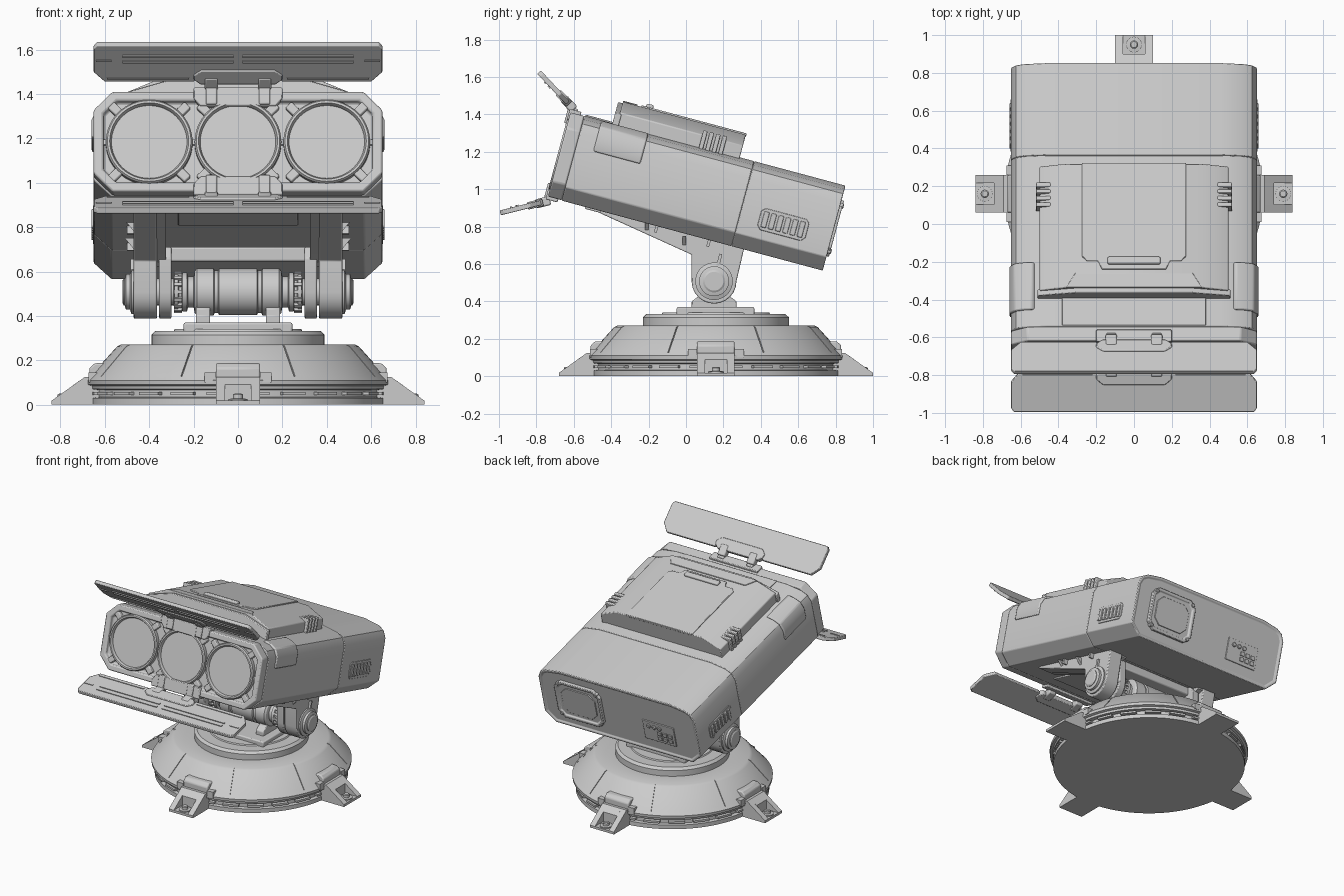
import bpy, bmesh, math
from mathutils import Matrix, Vector

if "Cube" in bpy.data.objects:
    bpy.data.objects.remove(bpy.data.objects["Cube"])

T, R, I = Matrix.Translation, Matrix.Rotation, Matrix.Identity(4)


def finish(name, bm, M=I, bevel=0.0):
    bmesh.ops.recalc_face_normals(bm, faces=bm.faces)
    me = bpy.data.meshes.new(name)
    bm.to_mesh(me)
    bm.free()
    ob = bpy.data.objects.new(name, me)
    ob.matrix_world = M
    bpy.context.collection.objects.link(ob)
    if bevel:
        m = ob.modifiers.new("Bevel", 'BEVEL')
        m.width, m.segments, m.limit_method, m.angle_limit = bevel, 2, 'ANGLE', math.radians(35)
    return ob


def prism(name, pts, a, b, axis, M=I, bevel=0.0, inset=None):
    """Extrude a 2D outline along an axis; inset=(direction, width, depth) sinks one end."""
    put = {'x': lambda p, t: (t, p[0], p[1]), 'y': lambda p, t: (p[0], t, p[1]),
           'z': lambda p, t: (p[0], p[1], t)}[axis]
    bm = bmesh.new()
    lo, hi = [[bm.verts.new(put(p, t)) for p in pts] for t in (a, b)]
    ends = [bm.faces.new(lo), bm.faces.new(hi)]
    n = len(pts)
    for i in range(n):
        bm.faces.new((lo[i], lo[(i + 1) % n], hi[(i + 1) % n], hi[i]))
    bmesh.ops.recalc_face_normals(bm, faces=bm.faces)
    if inset:
        f = ends[inset[0]]
        bmesh.ops.inset_region(bm, faces=[f], thickness=inset[1], depth=0)
        shift = f.normal * -inset[2]
        inner = bmesh.ops.inset_region(bm, faces=[f], thickness=0.006, depth=0)
        bmesh.ops.translate(bm, verts=f.verts, vec=shift)
    return finish(name, bm, M, bevel)


def box(name, x, y, z, M=I, bevel=0.0):
    return prism(name, [(x[0], y[0]), (x[1], y[0]), (x[1], y[1]), (x[0], y[1])], z[0], z[1], 'z', M, bevel)


def pair(name, x, y, z, M=I, bevel=0.0):
    for s in (-1, 1):
        box(name, sorted((s * x[0], s * x[1])), y, z, M, bevel)


def lathe(name, prof, M=I, n=64, closed=False):
    bm = bmesh.new()
    rings = [[bm.verts.new((r * math.cos(2 * math.pi * i / n), r * math.sin(2 * math.pi * i / n), z))
              for i in range(n)] for r, z in prof]
    for A, B in zip(rings, rings[1:] + (rings[:1] if closed else [])):
        for i in range(n):
            j = (i + 1) % n
            bm.faces.new((A[i], A[j], B[j], B[i]))
    if not closed:
        bm.faces.new(rings[0])
        bm.faces.new(rings[-1])
    return finish(name, bm, M)


def octagon(w, h, c, cx=0, cz=0):
    return [(cx + x, cz + z) for x, z in ((-w + c, -h), (w - c, -h), (w, -h + c), (w, h - c),
                                          (w - c, h), (-w + c, h), (-w, h - c), (-w, -h + c))]


# --- round base with panel seams ---
BASE = T((0, 0.16, 0))
base = lathe("base", [(.66, 0), (.66, .03), (.635, .034), (.635, .066), (.662, .07), (.665, .085), (.682, .09),
                      (.684, .11), (.66, .135), (.545, .262), (.525, .272), (.39, .272), (.39, .315), (.372, .332),
                      (.29, .332), (.285, .34)], BASE, 96)
bm = bmesh.new()
for k in range(8):
    m = R(math.radians(22.5 + 45 * k), 4, 'Z') @ T((.6, 0, .2)) @ R(math.atan2(.127, .115), 4, 'Y')
    bmesh.ops.create_cube(bm, size=1, matrix=m @ Matrix.Diagonal((.2, .006, .014, 1)))
cutter = finish("seam_cutter", bm, BASE)
cutter.hide_render = True
cutter.hide_set(True)
cut = base.modifiers.new("Seams", 'BOOLEAN')
cut.operation, cut.object = 'DIFFERENCE', cutter
for k in range(24):
    box("base_slat", (.62, .662), (-.055, .055), (.043, .057), BASE @ R(math.radians(15 * k + 7.5), 4, 'Z'))

# --- four bolted feet ---
for k in range(4):
    F = BASE @ R(math.radians(90 * k), 4, 'Z')
    box("foot_plate", (.55, .84), (-.1, .1), (0, .018), F)
    wedge = [(.6, 0), (.84, 0), (.84, .018), (.69, .125), (.6, .125)]
    for s in (-1, 1):
        prism("foot_cheek", wedge, s * .058, s * .1, 'y', F)
    prism("foot_back", [(.6, 0), (.74, 0), (.74, .09), (.69, .125), (.6, .125)], -.058, .058, 'y', F)
    lathe("foot_bolt", [(.042, .015), (.042, .026), (.022, .028), (.022, .045), (.016, .05)], F @ T((.79, 0, 0)), 24)
    prism("foot_pad", [(.5, .1), (.67, .1), (.67, .165), (.645, .187), (.58, .187), (.5, .22)], -.1, .1, 'y', F, .008)
    pair("foot_pad_shoulder", (.1, .15), (.6, .674), (.1, .145), F @ R(-math.pi / 2, 4, 'Z') @ R(math.pi / 2, 4, 'Z')
         @ Matrix(((0, 1, 0, 0), (1, 0, 0, 0), (0, 0, 1, 0), (0, 0, 0, 1))))

# --- turntable plate and axle ---
box("turntable_plate", (-.245, .245), (-.05, .365), (.325, .37), I, .008)
PY, PZ = .15, .508
AX = T((0, PY, PZ)) @ R(math.pi / 2, 4, 'Y')
half = [(.105, .085), (.096, .09), (.096, .105), (.106, .11), (.106, .185), (.095, .195), (.07, .2), (.07, .225),
        (.088, .23), (.088, .25), (.075, .255), (.075, .265), (.088, .27), (.088, .285), (.06, .29), (.06, .46),
        (.1, .465), (.1, .48), (.08, .487), (.08, .505), (.055, .512)]
lathe("axle", [(r, -z) for r, z in reversed(half)] + half, AX, 48)
for s in (-1, 1):
    for k in range(16):
        a = math.radians(22.5 * k)
        box("axle_tooth", (-.008, .008), (.08, .094), (s * .27 - .018, s * .27 + .018), AX @ R(a, 4, 'Z'))
arc = [(PY + .12 * math.cos(math.radians(t)), PZ + .12 * math.sin(math.radians(t))) for t in range(180, 361, 15)]
for s in (-1, 1):
    # axle supports, arms and yoke
    prism("axle_support", [(.03, .36), (.27, .36), (.27, .4), (.23, .43), (.22, .5), (.19, .53), (.11, .53),
                           (.08, .5), (.07, .43), (.03, .4)], s * .125, s * .19, 'x', I, .006)
    prism("tilt_arm", [(-.46, .9), (-.46, .872), (.03, .65)] + arc + [(.31, .68), (.31, .71)], s * .365, s * .47,
          'x', I, .006)
    prism("arm_rail", [(-.46, .9), (-.46, .874), (.02, .66), (.1, .62), (.3, .67), (.3, .71)], s * .325, s * .37, 'x')
    prism("yoke_side", arc + [(.27, .66), (.23, .71), (.07, .71), (.03, .66)], s * .3, s * .355, 'x', I, .006)
    for y, z in ((-.22, .8), (-.02, .72)):
        prism("arm_fin", [(s * .46, z - .03), (s * .51, z + .03), (s * .46, z + .03)], y, y + .02, 'y')
    lathe("axle_knob", [(.06, 0), (.06, .01), (.05, .016)], T((s * .505, PY, PZ)) @ R(s * math.pi / 2, 4, 'Y'), 32)
    box("arm_lever", (-.01, .01), (-.008, .008), (.06, .15), T((s * .475, PY, PZ)) @ R(math.radians(-14), 4, 'X'))
box("yoke_bridge", (-.33, .33), (.08, .22), (.645, .71), I, .008)

# --- tilted housing, local frame: y back, z up ---
B = T((0, .053, .99)) @ R(math.radians(-15), 4, 'X')
right = [(.57, -.235), (.65, -.16), (.65, .14), (.625, .19), (.58, .215), (.46, .235)]
section = right + [(-x, z) for x, z in reversed(right)]
prism("front_bezel", octagon(.65, .233, .085), -.757, -.68, 'y', B, .008, (0, .045, .03))
prism("body_middle", section, -.68, .26, 'y', B, .006)
prism("body_rear", section, .26, .765, 'y', B, .01, (1, .018, .008))
box("underside_panel", (-.27, .27), (-.55, -.2), (-.245, -.225), B, .006)
for u in (-.16, .13):
    pair("underside_hook", (.47, .5), (u, u + .015), (-.27, -.23), B)

# --- three lenses with clamps ---
for cx in (-.4, 0, .4):
    L = B @ T((cx, -.72, 0)) @ R(math.pi / 2, 4, 'X')
    lathe("lens_ring", [(.195, -.01), (.195, .035), (.188, .045), (.178, .045), (.17, .03), (.17, -.01)], L, 64, True)
    lathe("lens_glass", [(.176, 0), (.176, .022), (.17, .026)], L, 64)
    for k in range(4):
        C = L @ R(math.radians(45 + 90 * k), 4, 'Z')
        box("lens_clamp", (.19, .245), (-.02, .02), (-.01, .035), C, .006)
for cx in (-.6, -.2, .2, .6):
    box("lens_rib", (cx - .015, cx + .015), (-.745, -.71), (-.012, .012), B)

# --- hinged flaps above and below the lenses ---
for name, p, d, s in (("upper_flap", (-.632, 1.462), (-.15, .16), 1), ("lower_flap", (-.775, .928), (-.22, -.055), -1)):
    Y = Vector((0, d[0], d[1])).normalized()
    X = Vector((1, 0, 0))
    Z = X.cross(Y)
    M = Matrix((X, Y, Z)).transposed().to_4x4()
    M.translation = (0, p[0], p[1])
    flap = [(-.6, 0), (-.2, 0), (-.16, .05), (.16, .05), (.2, 0), (.6, 0), (.65, .06), (.65, .205), (.635, .225),
            (-.635, .225), (-.65, .205), (-.65, .06)]
    prism(name, flap, -.013, .013, 'z', M, .004)
    prism(name + "_hinge_plate", [(-.17, -.01), (.17, -.01), (.2, .02), (.2, .045), (.165, .075), (-.165, .075),
                                  (-.2, .045), (-.2, .02)], -.02, .02, 'z', M, .005)
    def zz(a, b): return sorted((s * a, s * b))
    for v in (.12, .155):
        pair(name + "_slat", (.02, .52), (v, v + .012), zz(.01, .019), M)
    pair(name + "_end_slat", (.57, .64), (.13, .138), zz(.01, .018), M)
    pair(name + "_rim", (.22, .59), (.02, .03), zz(.01, .018), M)
    # hinges
    pair(name + "_hinge", (.09, .15), (-.05, .03), (-.024, .024), M, .008)
    pair(name + "_hinge_leaf", (.095, .145), (-.775, -.72), (s * .21 - .04, s * .21 + .05), B, .006)
    prism(name + "_hinge_seat", [(-.2, s * .2), (-.17, s * .165), (.17, s * .165), (.2, s * .2), (.2, s * .25),
                                 (-.2, s * .25)], -.765, -.7, 'y', B, .005)

# --- raised top housing ---
roof = [(-.5, .2), (-.5, .3), (-.36, .36), (.36, .36), (.5, .3), (.5, .2)]
prism("top_housing", roof, -.5, .18, 'y', B, .006)
prism("top_housing_lip", [(-.51, .2), (-.51, .29), (-.3, .352), (.3, .352), (.51, .29), (.51, .2)],
      -.525, -.49, 'y', B, .005)
prism("top_housing_visor", [(-.31, -.42), (.31, -.42), (.36, -.5), (-.36, -.5)], .35, .366, 'z', B, .003)
prism("top_lid", [(-.275, .183), (-.275, -.33), (-.25, -.355), (-.19, -.355), (-.17, -.4), (.17, -.4), (.19, -.355),
                  (.25, -.355), (.275, -.33), (.275, .183)], .35, .368, 'z', B, .004)
box("lid_handle", (-.14, .14), (-.375, -.335), (.36, .385), B, .008)
box("top_front_panel", (-.38, .38), (-.675, -.5), (.22, .242), B, .003)
for k in range(4):
    pair("top_vent_rib", (.44, .52), (-.045 + .036 * k, -.022 + .036 * k), (.22, .325), B, .005)

# --- side details ---
for s in (-1, 1):
    prism("side_cover", [(s * .5, .2), (s * .655, .06), (s * .659, .075), (s * .659, .15), (s * .635, .2),
                         (s * .59, .224), (s * .54, .234)], -.585, -.325, 'y', B, .008)
    prism("side_vent_frame", [(.365, -.09), (.385, -.112), (.61, -.112), (.63, -.09), (.63, -.01), (.61, .008),
                              (.385, .008), (.365, -.01)], s * .64, s * .654, 'x', B, .003)
for k in range(6):
    pair("side_vent_slat", (.65, .66), (.383 + .04 * k, .411 + .04 * k), (-.095, -.009), B, .004)

# --- rear hatch and connector panel ---
prism("rear_hatch", octagon(.19, .155, .05, .33, 0), .74, .778, 'y', B, .004, (1, .022, .01))
prism("rear_hatch_plate", octagon(.14, .105, .045, .33, 0), .75, .774, 'y', B, .003)
for x in (.17, .49):
    for z in (-.125, .125):
        lathe("hatch_bolt", [(.014, 0), (.014, .03), (.01, .034)], B @ T((x, .75, z)) @ R(-math.pi / 2, 4, 'X'), 12)
box("connector_panel", (-.45, -.19), (.74, .764), (-.14, .02), B, .003)
for k in range(3):
    lathe("round_port", [(.016, 0), (.016, .02), (.012, .024)],
          B @ T((-.24 - .045 * k, .75, -.02)) @ R(-math.pi / 2, 4, 'X'), 16)
    for z in (-.115, -.075):
        box("square_port", (-.43 + .045 * k, -.397 + .045 * k), (.75, .772), (z, z + .028), B)

# smooth rounded parts, keep hard edges
for ob in bpy.context.collection.objects:
    if ob.type == 'MESH' and not ob.hide_render:
        ob.select_set(True)
        bpy.context.view_layer.objects.active = ob
bpy.ops.object.shade_smooth_by_angle(angle=math.radians(30))
